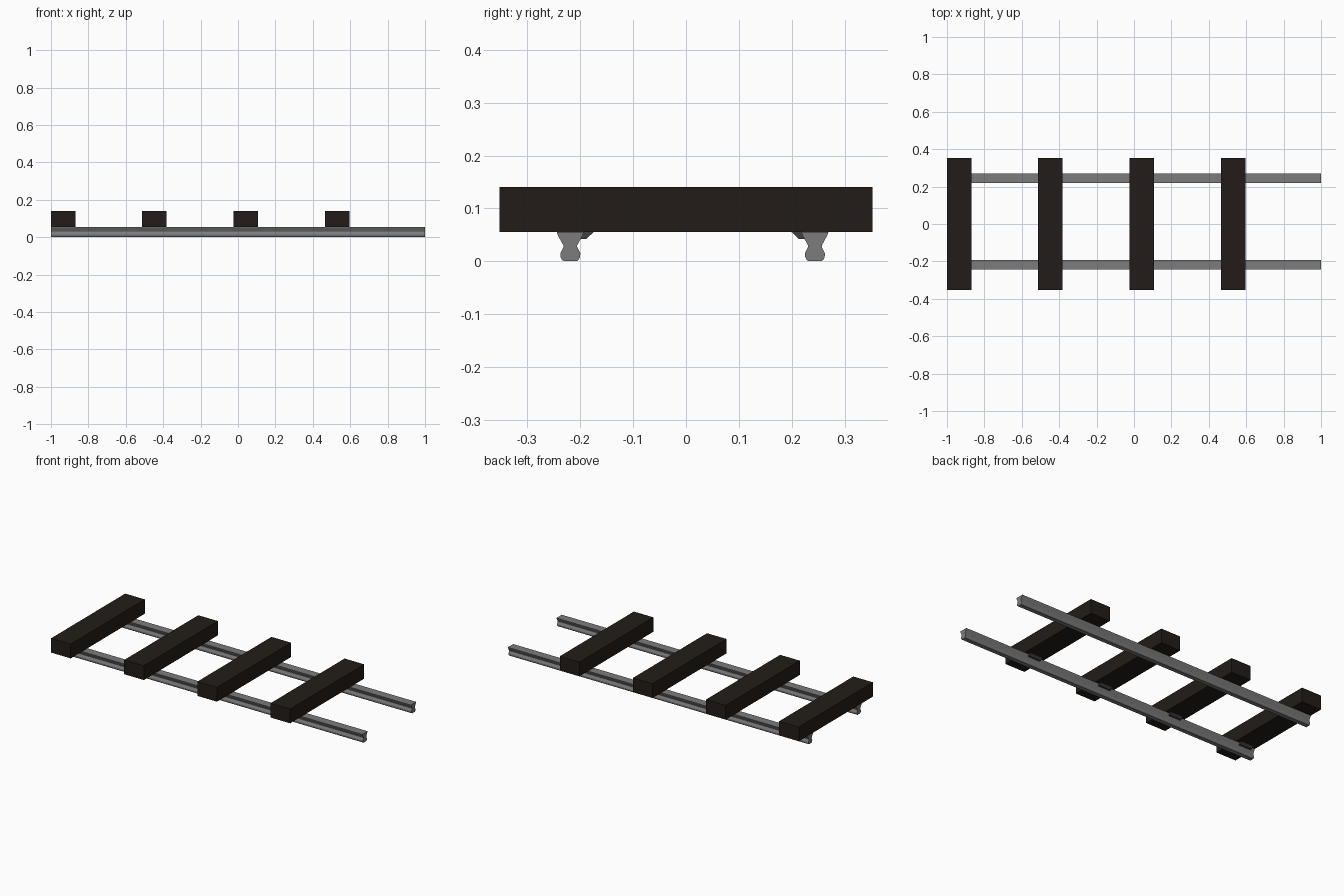
import bpy, bmesh

if "Cube" in bpy.data.objects:
    bpy.data.objects.remove(bpy.data.objects["Cube"])


def material(name, rgb):
    m = bpy.data.materials.new(name)
    m.diffuse_color = (*rgb, 1)
    m.use_nodes = True
    m.node_tree.nodes["Principled BSDF"].inputs["Base Color"].default_value = m.diffuse_color
    return m


def extrude_x(name, profile, x0, x1, mat):
    """Prism from a (y, z) profile, running along x."""
    bm = bmesh.new()
    face = bm.faces.new([bm.verts.new((x0, y, z)) for y, z in profile])
    res = bmesh.ops.extrude_face_region(bm, geom=[face])
    verts = [g for g in res["geom"] if isinstance(g, bmesh.types.BMVert)]
    bmesh.ops.translate(bm, verts=verts, vec=(x1 - x0, 0, 0))
    bmesh.ops.recalc_face_normals(bm, faces=bm.faces)
    mesh = bpy.data.meshes.new(name)
    bm.to_mesh(mesh)
    bm.free()
    mesh.materials.append(mat)
    ob = bpy.data.objects.new(name, mesh)
    bpy.context.collection.objects.link(ob)
    return ob


wood = material("dark_wood", (0.016, 0.012, 0.009))
steel = material("steel", (0.2, 0.2, 0.2))
iron = material("dark_iron", (0.05, 0.05, 0.05))

BASE = 0.055          # where the rail foot meets the sleepers
HALF_Y = 0.353
SLEEPER_W = 0.131
sleeper_starts = [-1.0 + 0.488 * i for i in range(4)]
rails = {"front": (-0.219, 1), "back": (0.244, -1)}   # y centre, inward direction

# Rails: wide foot on top, narrow web, rounded head at the bottom
half = [(0.0255, BASE), (0.0235, 0.049), (0.013, 0.030), (0.013, 0.027),
        (0.019, 0.015), (0.0185, 0.008), (0.016, 0.003), (0.012, 0.0)]
for side, (yc, inward) in rails.items():
    profile = [(yc + y, z) for y, z in half] + [(yc - y, z) for y, z in reversed(half)]
    extrude_x(f"{side}_rail", profile, -1, 1, steel)

# Sleepers lying across the rails, each with a clip inside each rail
clip = [(0.018, BASE), (0.020, 0.042), (0.030, 0.042), (0.044, BASE)]
for i, x in enumerate(sleeper_starts):
    box = [(-HALF_Y, BASE), (HALF_Y, BASE), (HALF_Y, 0.141), (-HALF_Y, 0.141)]
    extrude_x(f"sleeper_{i + 1}", box, x, x + SLEEPER_W, wood)
    mid = x + SLEEPER_W / 2
    for side, (yc, inward) in rails.items():
        extrude_x(f"{side}_rail_clip_{i + 1}",
                  [(yc + inward * y, z) for y, z in clip],
                  mid - 0.04, mid + 0.04, iron)
